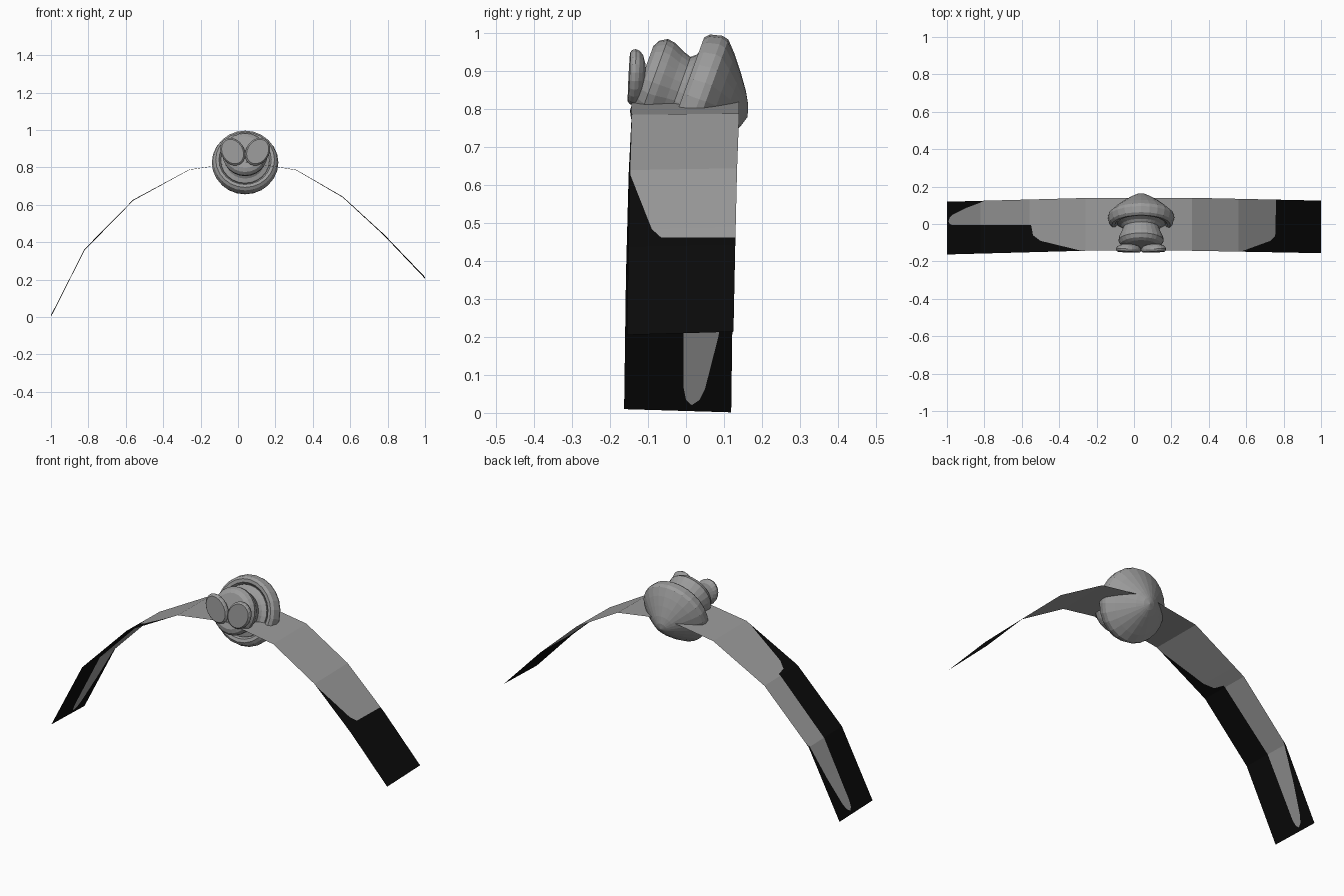
import bpy, bmesh, math
from mathutils import Matrix

if "Cube" in bpy.data.objects:
    bpy.data.objects.remove(bpy.data.objects["Cube"])


def material(name, v):
    m = bpy.data.materials.new(name)
    m.diffuse_color = (v, v, v, 1)
    m.use_nodes = True
    m.node_tree.nodes["Principled BSDF"].inputs["Base Color"].default_value = m.diffuse_color
    return m


GREY = material("mid grey", 0.33)
BLACK = material("black", 0.003)


def finish(bm, name, mats, matrix=None):
    me = bpy.data.meshes.new(name)
    if matrix:
        bm.transform(matrix)
    bm.to_mesh(me)
    bm.free()
    for m in mats:
        me.materials.append(m)
    ob = bpy.data.objects.new(name, me)
    bpy.context.collection.objects.link(ob)
    return ob


def lathe(name, profile, matrix, sides=24):
    """Spin (height, radius) points around local z."""
    bm = bmesh.new()
    vs = [bm.verts.new((r, 0, h)) for h, r in profile]
    es = [bm.edges.new(p) for p in zip(vs, vs[1:])]
    bmesh.ops.spin(bm, geom=vs + es, cent=(0, 0, 0), axis=(0, 0, 1),
                   angle=math.tau, steps=sides, use_duplicate=False)
    bmesh.ops.remove_doubles(bm, verts=bm.verts, dist=1e-4)
    bmesh.ops.recalc_face_normals(bm, faces=bm.faces)
    return finish(bm, name, [GREY], matrix)


def lerp(table, x):
    if x <= table[0][0]:
        return table[0][1]
    for (x0, y0), (x1, y1) in zip(table, table[1:]):
        if x <= x1:
            return y0 + (y1 - y0) * (x - x0) / (x1 - x0)
    return table[-1][1]


# Arched ribbon: path, side edges, and the limits of its grey patch
PATH = [(-1, 0.005), (-0.82, 0.36), (-0.56, 0.625), (-0.26, 0.788), (0.03, 0.83),
        (0.31, 0.787), (0.56, 0.642), (0.78, 0.44), (1, 0.21)]
FRONT = [(-1, -0.163), (-0.26, -0.143), (0.31, -0.143), (1, -0.156)]
BACK = [(-1, 0.119), (-0.26, 0.139), (0.31, 0.14), (1, 0.125)]
LOW = [(-0.992, 0.015), (-0.985, 0.0), (-0.97, -0.006), (-0.55, -0.006), (-0.54, -0.06),
       (-0.5, -0.09), (-0.28, -0.144), (0.57, -0.15), (0.73, -0.09), (0.755, -0.065), (0.76, 0.14)]
HIGH = [(-0.992, 0.015), (-0.985, 0.035), (-0.97, 0.05), (-0.9, 0.085), (-0.82, 0.115), (-0.8, 0.14)]

stations = sorted({x for t in (PATH, FRONT, LOW, HIGH) for x, _ in t})
bm = bmesh.new()
rows = []
for x in stations:
    f, b, z = lerp(FRONT, x), lerp(BACK, x), lerp(PATH, x)
    lo = min(max(lerp(LOW, x), f), b)
    hi = min(max(lerp(HIGH, x), lo), b)
    rows.append([bm.verts.new((x, y, z + 0.03 * x * y)) for y in (f, lo, hi, b)])
for r0, r1 in zip(rows, rows[1:]):
    for i in range(3):
        face = bm.faces.new((r0[i], r1[i], r1[i + 1], r0[i + 1]))
        face.material_index = 0 if i == 1 else 1
bmesh.ops.remove_doubles(bm, verts=bm.verts, dist=1e-4)
finish(bm, "arched_ribbon", [GREY, BLACK])

# Tilted figure axis, pointing backwards and slightly down
axis = Matrix.Translation((0.038, 0.024, 0.83)) @ Matrix.Rotation(math.radians(-110), 4, 'X')

# Body with rounded base, waist and flared collar
lathe("body", [(-0.15, 0), (-0.15, 0.09), (-0.14, 0.109), (-0.12, 0.121), (-0.1, 0.118),
               (-0.07, 0.104), (-0.048, 0.097), (-0.035, 0.108), (-0.025, 0.13), (0, 0.13)], axis)

# Wide cap with a thick rim
lathe("cap", [(-0.01, 0), (-0.01, 0.125), (-0.03, 0.14), (-0.032, 0.157), (-0.02, 0.17),
              (0.012, 0.178), (0.03, 0.174), (0.06, 0.142), (0.09, 0.104), (0.12, 0.062),
              (0.138, 0.03), (0.147, 0)], axis)

# Two oval feet with flat soles facing the front, toes turned out
FOOT = [(0, 0), (0, 0.88), (0.006, 0.97), (0.014, 1), (0.024, 0.95), (0.034, 0.8), (0.041, 0.5), (0.043, 0)]
for side, name in ((-1, "left_foot"), (1, "right_foot")):
    m = (Matrix.Translation((0.038 + side * 0.067, -0.15, 0.885))
         @ Matrix.Rotation(side * math.radians(32), 4, 'Y')
         @ Matrix.Rotation(math.radians(-93), 4, 'X')
         @ Matrix.Diagonal((0.062, 0.079, 1, 1)))
    lathe(name, FOOT, m, 20)
